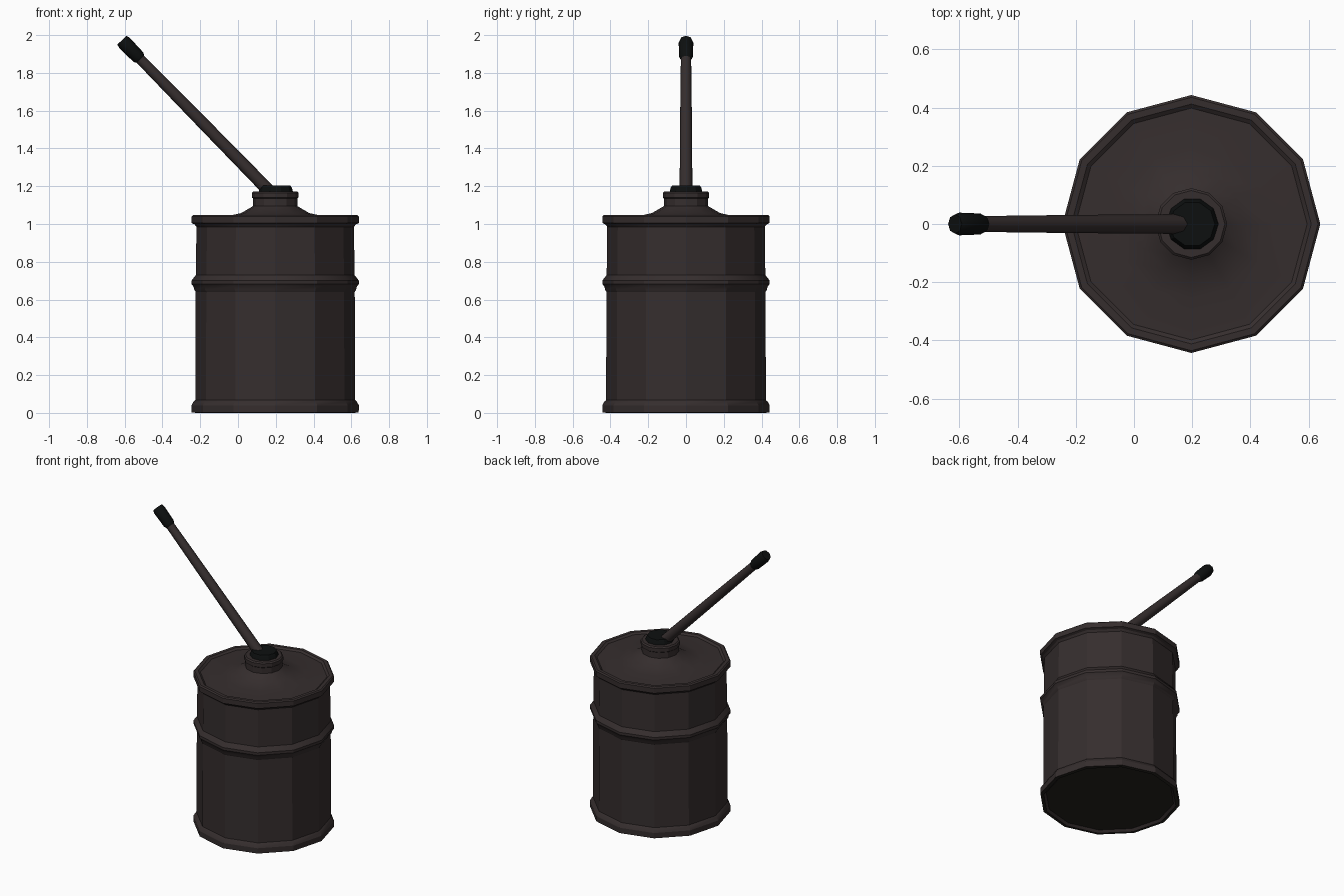
import bpy, bmesh, math
from mathutils import Vector, Matrix

if "Cube" in bpy.data.objects:
    bpy.data.objects.remove(bpy.data.objects["Cube"])


def material(name, rgb):
    m = bpy.data.materials.new(name)
    m.diffuse_color = (*rgb, 1)
    m.use_nodes = True
    m.node_tree.nodes["Principled BSDF"].inputs["Base Color"].default_value = m.diffuse_color
    return m


brown = material("dark brown metal", (0.036, 0.027, 0.027))
black = material("black rubber", (0.004, 0.005, 0.005))
soot = material("sooty underside", (0.018, 0.016, 0.013))


def lathe(name, profile, sides, mat, matrix, angle=25):
    """Spin (radius, height) points around z; both ends are capped."""
    bm = bmesh.new()
    rings = []
    for r, z in profile:
        rings.append([bm.verts.new((r * math.cos(2 * math.pi * i / sides),
                                    r * math.sin(2 * math.pi * i / sides), z))
                      for i in range(sides)])
    for a, b in zip(rings, rings[1:]):
        for i in range(sides):
            j = (i + 1) % sides
            bm.faces.new((a[i], a[j], b[j], b[i]))
    bm.faces.new(rings[0][::-1])
    bm.faces.new(rings[-1])
    bmesh.ops.recalc_face_normals(bm, faces=bm.faces)
    me = bpy.data.meshes.new(name)
    bm.to_mesh(me)
    bm.free()
    me.materials.append(mat)
    ob = bpy.data.objects.new(name, me)
    bpy.context.collection.objects.link(ob)
    ob.matrix_world = matrix
    bpy.ops.object.select_all(action='DESELECT')
    ob.select_set(True)
    bpy.context.view_layer.objects.active = ob
    bpy.ops.object.shade_smooth_by_angle(angle=math.radians(angle))
    return ob


upright = Matrix.Translation((0.197, 0, 0))

# Drum: recessed base, bottom rim, middle band, top rim, shallow lid and shoulder
drum = lathe("drum", [
    (0.405, 0.015), (0.42, 0.0), (0.442, 0.003), (0.443, 0.04), (0.432, 0.06),
    (0.423, 0.068), (0.421, 0.64), (0.428, 0.652), (0.432, 0.668),
    (0.443, 0.682), (0.443, 0.70), (0.432, 0.715), (0.420, 0.73),
    (0.417, 0.985), (0.427, 0.998), (0.443, 1.005), (0.443, 1.04),
    (0.435, 1.047), (0.412, 1.047), (0.398, 1.036), (0.26, 1.04),
    (0.18, 1.058), (0.125, 1.09), (0.11, 1.10)], 12, brown, upright)

# Base plate colour
drum.data.materials.append(soot)
for f in drum.data.polygons:
    if f.normal.z < -0.9 and f.center.z < 0.02:
        f.material_index = 1

# Neck collar and plug
lathe("neck", [(0.117, 1.08), (0.117, 1.135), (0.123, 1.14), (0.123, 1.165),
               (0.115, 1.173), (0.08, 1.173)], 12, brown, upright)
lathe("plug", [(0.092, 1.165), (0.086, 1.19), (0.078, 1.204), (0.03, 1.204)],
      10, black, Matrix.Translation((0.20, 0, 0)))

# Slanted spout and its tip cap
start, end = Vector((0.165, 0, 1.175)), Vector((-0.615, 0, 1.973))
axis = end - start
length = axis.length
slant = Matrix.Translation(start) @ axis.to_track_quat('Z', 'Y').to_matrix().to_4x4()
lathe("spout", [(0.034, 0), (0.031, length * 0.5), (0.027, length - 0.10)],
      8, brown, slant, 50)
lathe("spout_tip", [(0.027, length - 0.142), (0.036, length - 0.125),
                    (0.039, length - 0.02), (0.033, length)],
      8, black, slant, 50)
